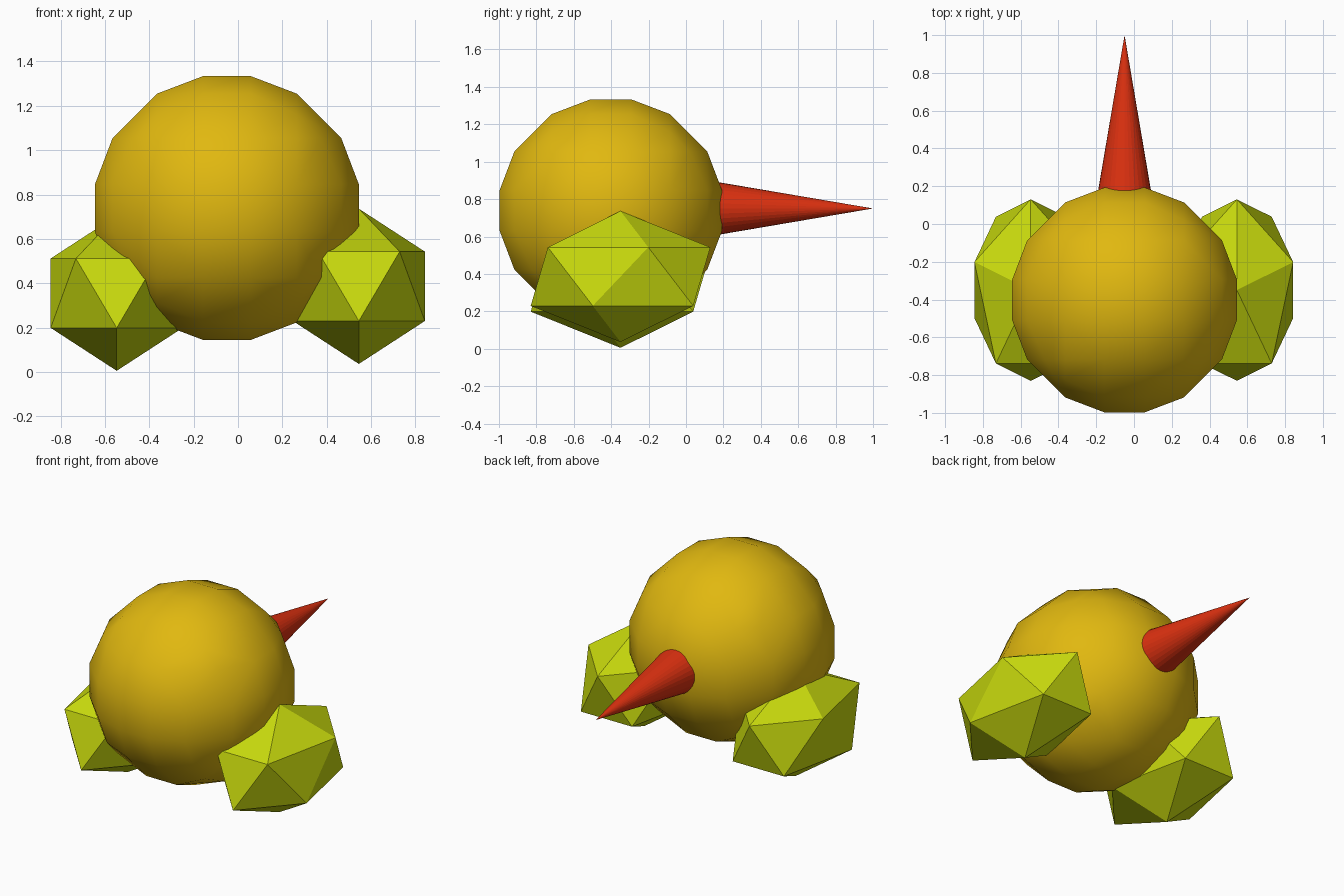
import bpy, bmesh
from math import pi, sqrt

if "Cube" in bpy.data.objects:
    bpy.data.objects.remove(bpy.data.objects["Cube"])


def paint(obj, name, color):
    mat = bpy.data.materials.get(name) or bpy.data.materials.new(name)
    mat.diffuse_color = (*color, 1)
    mat.use_nodes = True
    mat.node_tree.nodes["Principled BSDF"].inputs["Base Color"].default_value = mat.diffuse_color
    obj.data.materials.append(mat)


# Body: faceted ball made of six rounded 3 x 3 panels, smooth shaded
R = 0.614
steps = (-0.315, -0.108, 0.108, 0.315)
bm = bmesh.new()
for axis in range(3):
    for side in (-1, 1):
        for a in steps:
            for b in steps:
                p = [a, b]
                p.insert(axis, side * sqrt(R * R - a * a - b * b))
                bm.verts.new(p)
bmesh.ops.convex_hull(bm, input=bm.verts[:])
bmesh.ops.dissolve_limit(bm, angle_limit=0.01, verts=bm.verts[:], edges=bm.edges[:])
bmesh.ops.recalc_face_normals(bm, faces=bm.faces[:])
for f in bm.faces:
    f.smooth = True
mesh = bpy.data.meshes.new("body")
bm.to_mesh(mesh)
bm.free()
body = bpy.data.objects.new("body", mesh)
body.location = (-0.05, -0.402, 0.739)
bpy.context.collection.objects.link(body)
paint(body, "gold", (0.75, 0.48, 0.005))

# Spike: long cone pointing backwards out of the body
base, tip = 0.0, 1.0
bpy.ops.mesh.primitive_cone_add(vertices=32, radius1=0.17 * (tip - base), radius2=0,
                                depth=tip - base, location=(-0.05, (base + tip) / 2, 0.75),
                                rotation=(-pi / 2, 0, 0))
spike = bpy.context.object
spike.name = "spike"
paint(spike, "red", (0.72, 0.03, 0.005))

# Feet: stretched icosahedra, the right one slightly higher
for name, x, z in (("left_foot", -0.547, 0.355), ("right_foot", 0.545, 0.386)):
    bpy.ops.mesh.primitive_ico_sphere_add(subdivisions=1, radius=1, location=(x, -0.35, z),
                                          rotation=(0, 0, pi / 2))
    foot = bpy.context.object
    foot.name = name
    foot.scale = (0.537, 0.35, 0.35)
    paint(foot, "lime", (0.58, 0.7, 0.004))
